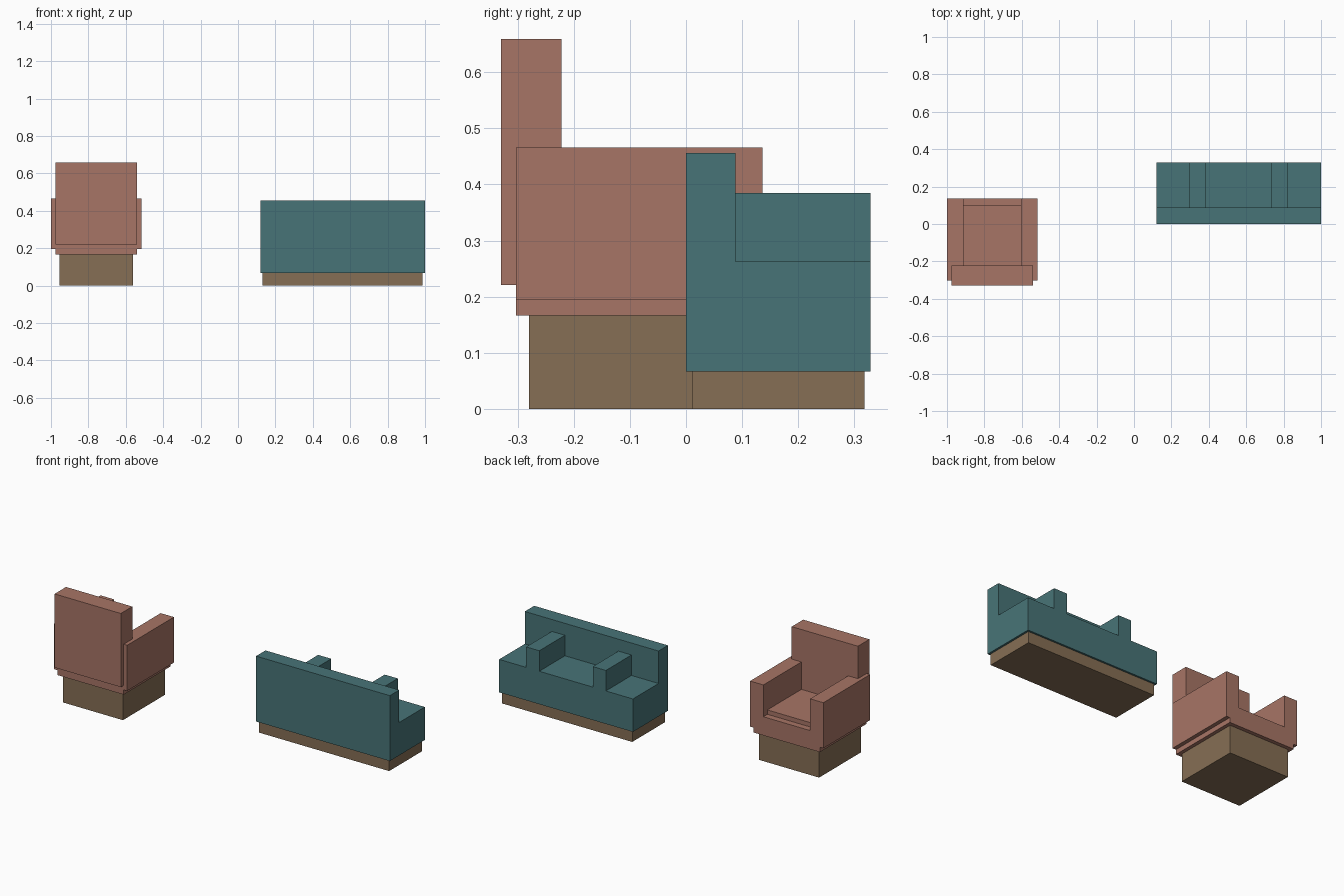
import bpy
from mathutils import Vector

cube = bpy.data.objects.get("Cube")
if cube:
    bpy.data.objects.remove(cube, do_unlink=True)


def material(name, rgb):
    mat = bpy.data.materials.new(name)
    mat.use_nodes = True
    color = (*rgb, 1.0)
    mat.diffuse_color = color
    mat.node_tree.nodes["Principled BSDF"].inputs["Base Color"].default_value = color
    return mat


def box(name, mat, x, y, z):
    """Box spanning the given (low, high) range on each axis."""
    low, high = (Vector(corner) for corner in zip(x, y, z))
    bpy.ops.mesh.primitive_cube_add(size=1, location=(low + high) / 2)
    obj = bpy.context.object
    obj.name = name
    obj.scale = high - low
    bpy.ops.object.transform_apply(location=False, rotation=False, scale=True)
    obj.data.materials.append(mat)
    return obj


def arm_pair(name, mat, center, inner, outer, y, z):
    """Two armrests mirrored about the seat's centre line."""
    for side, sign in (("left", 1), ("right", -1)):
        x = sorted((center + sign * inner, center + sign * outer))
        box(f"{name}_{side}", mat, x, y, z)


rose = material("dusty rose fabric", (0.39, 0.178, 0.133))
teal = material("teal fabric", (0.064, 0.175, 0.186))
wood = material("brown wood", (0.237, 0.157, 0.089))

# Armchair
chair_x = -0.758
seat_x = (chair_x - 0.218, chair_x + 0.218)
box("chair_base", wood, (chair_x - 0.197, chair_x + 0.197), (-0.28, 0.113), (0, 0.166))
box("chair_seat", rose, seat_x, (-0.303, 0.136), (0.166, 0.277))
box("chair_cushion", rose, (chair_x - 0.18, chair_x + 0.18), (-0.26, 0.098), (0.27, 0.303))
box("chair_back", rose, seat_x, (-0.33, -0.222), (0.221, 0.659))
arm_pair("chair_arm", rose, chair_x, 0.154, 0.241, (-0.303, 0.136), (0.195, 0.466))

# Sofa
sofa_x = 0.559
length = (sofa_x - 0.44, sofa_x + 0.44)
box("sofa_base", wood, (sofa_x - 0.428, sofa_x + 0.428), (0.011, 0.318), (0, 0.067))
box("sofa_back", teal, length, (0, 0.088), (0.067, 0.456))
box("sofa_seat", teal, length, (0.088, 0.329), (0.067, 0.263))
arm_pair("sofa_arm", teal, sofa_x, 0.176, 0.262, (0.088, 0.329), (0.263, 0.385))
